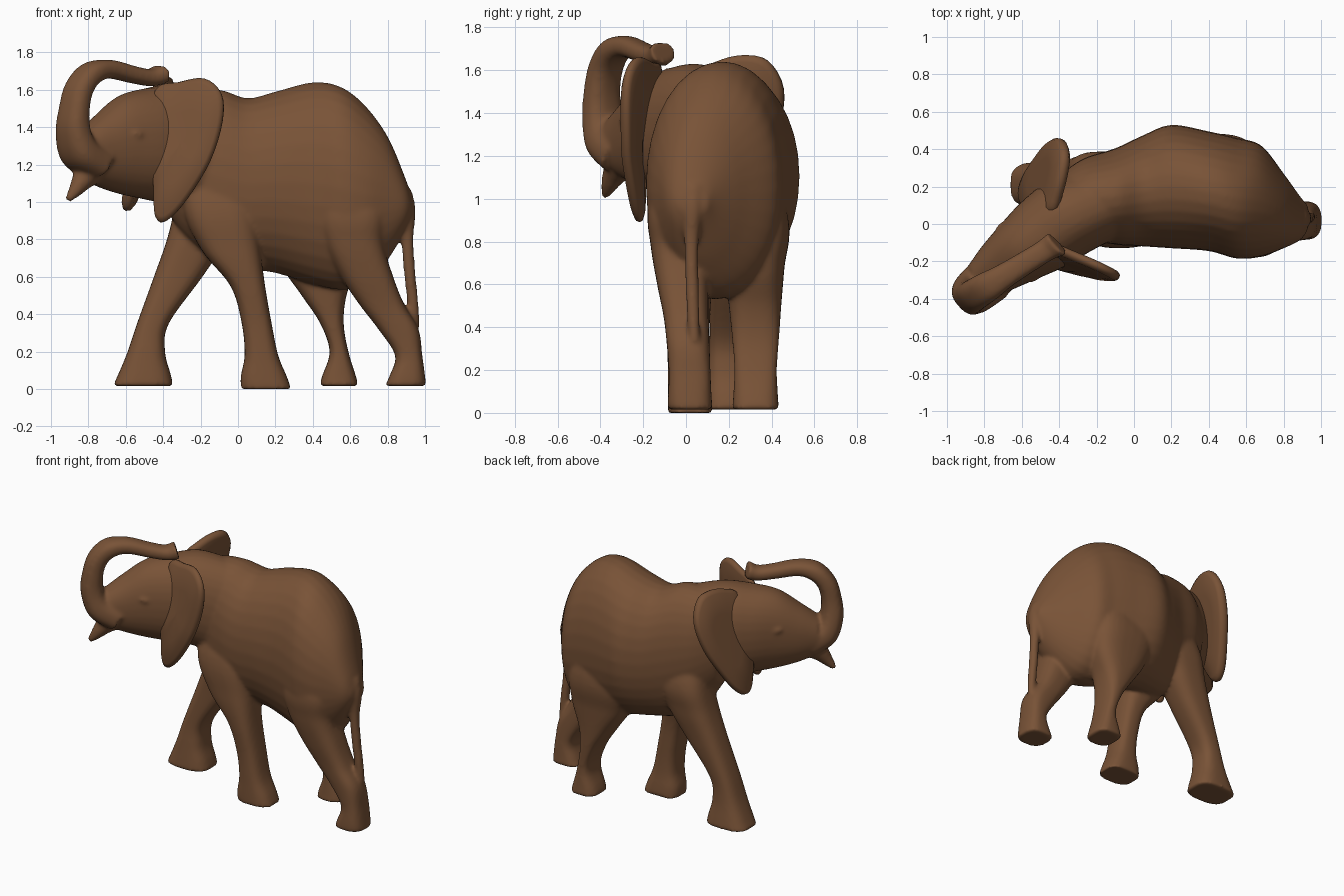
import bpy, bmesh, math
from mathutils import Vector as V

brown = bpy.data.materials.new("carved wood brown")
brown.diffuse_color = (0.19, 0.086, 0.038, 1)
SIDES, STEPS = 32, 6


def spline(p, q, r, s, t):
    # Catmull-Rom between q and r
    return 0.5 * (2 * q + (r - p) * t + (2 * p - 5 * q + 4 * r - s) * t * t
                  + (3 * q - p - 3 * r + s) * t ** 3)


def smooth_rows(rows):
    rows = [[V(e) for e in row] for row in rows]
    out = []
    for i in range(len(rows) - 1):
        a, b = rows[max(i - 1, 0)], rows[i]
        c, d = rows[i + 1], rows[min(i + 2, len(rows) - 1)]
        for k in range(STEPS):
            out.append([spline(*e, k / STEPS) for e in zip(a, b, c, d)])
    return out + [rows[-1]]


def skin(bm, loops):
    # closed skin over a list of point loops
    vs = [[bm.verts.new(p) for p in loop] for loop in loops]
    n = len(vs[0])
    faces = [bm.faces.new((a[i], a[(i + 1) % n], b[(i + 1) % n], b[i]))
             for a, b in zip(vs, vs[1:]) for i in range(n)]
    faces += [bm.faces.new(vs[0]), bm.faces.new(vs[-1])]
    bmesh.ops.recalc_face_normals(bm, faces=faces)


def loft(bm, rows, power=1.0):
    # rows: centre, half axis a, half axis b; power < 1 squares the section
    loops = []
    for c, a, b in smooth_rows(rows):
        loop = []
        for i in range(SIDES):
            w = 2 * math.pi * i / SIDES
            co, si = math.cos(w), math.sin(w)
            loop.append(c + a * math.copysign(abs(co) ** power, co)
                        + b * math.copysign(abs(si) ** power, si))
        loops.append(loop)
    skin(bm, loops)


def leg(bm, rows):
    # z, x range, y range
    loft(bm, [(((x0 + x1) / 2, (y0 + y1) / 2, z), ((x1 - x0) / 2, 0, 0),
               (0, (y1 - y0) / 2, 0)) for z, x0, x1, y0, y1 in rows], 0.7)


def tube(bm, pts, side, flat=1.0, power=1.0):
    # x, y, z, radius along a path; side is the sideways axis
    side = V(side).normalized()
    ps = [V(p[:3]) for p in pts]
    rows = []
    for i, p in enumerate(pts):
        t = (ps[min(i + 1, len(ps) - 1)] - ps[max(i - 1, 0)]).normalized()
        rows.append((ps[i], side * p[3] * flat, t.cross(side).normalized() * p[3]))
    loft(bm, rows, power)


def finish(name, bm):
    me = bpy.data.meshes.new(name)
    bm.to_mesh(me)
    bm.free()
    me.materials.append(brown)
    for p in me.polygons:
        p.use_smooth = True
    ob = bpy.data.objects.new(name, me)
    bpy.context.collection.objects.link(ob)
    return ob


bm = bmesh.new()
# torso: x, y range, z range
torso = [(-0.40, 0.02, 0.26, 0.98, 1.48), (-0.27, -0.07, 0.35, 0.80, 1.58),
         (-0.10, -0.11, 0.405, 0.67, 1.60), (0.05, -0.12, 0.475, 0.64, 1.555),
         (0.20, -0.13, 0.53, 0.62, 1.59), (0.40, -0.145, 0.495, 0.56, 1.64),
         (0.55, -0.185, 0.46, 0.53, 1.615), (0.68, -0.175, 0.42, 0.56, 1.515),
         (0.80, -0.13, 0.27, 0.69, 1.35), (0.89, -0.085, 0.145, 0.84, 1.14),
         (0.93, -0.03, 0.10, 0.93, 1.02)]
loft(bm, [((x, (y0 + y1) / 2, (z0 + z1) / 2), (0, (y1 - y0) / 2, 0),
           (0, 0, (z1 - z0) / 2)) for x, y0, y1, z0, z1 in torso], 0.97)

# neck and head: x, y, z range, half width
side = V((0.54, -0.84, 0))
head = [(-0.12, 0.14, 0.85, 1.58, 0.21), (-0.33, 0.05, 0.97, 1.63, 0.22),
        (-0.48, -0.05, 1.01, 1.61, 0.21), (-0.62, -0.15, 1.04, 1.57, 0.175),
        (-0.74, -0.24, 1.08, 1.47, 0.14), (-0.83, -0.32, 1.13, 1.38, 0.11)]
loft(bm, [((x, y, (z0 + z1) / 2), side * w, (0, 0, (z1 - z0) / 2))
          for x, y, z0, z1, w in head], 0.9)

# raised trunk curling back over the forehead
tube(bm, [(-0.76, -0.285, 1.20, 0.095), (-0.85, -0.36, 1.27, 0.088),
          (-0.882, -0.388, 1.38, 0.075), (-0.875, -0.392, 1.50, 0.066),
          (-0.848, -0.375, 1.61, 0.063), (-0.785, -0.335, 1.688, 0.06),
          (-0.69, -0.275, 1.71, 0.05), (-0.56, -0.195, 1.68, 0.046),
          (-0.47, -0.14, 1.665, 0.046), (-0.41, -0.105, 1.685, 0.055)],
     (0.66, -0.75, 0), 1.38, 0.8)
# pointed lower lip
tube(bm, [(-0.77, -0.28, 1.18, 0.085), (-0.83, -0.33, 1.12, 0.06),
          (-0.87, -0.36, 1.06, 0.038), (-0.91, -0.38, 1.01, 0.018)], side)

# near front leg
leg(bm, [(0.0, 0.015, 0.285, -0.085, 0.125), (0.07, 0.015, 0.26, -0.085, 0.12),
         (0.18, 0.035, 0.215, -0.085, 0.11), (0.35, 0.02, 0.18, -0.09, 0.11),
         (0.55, -0.04, 0.145, -0.11, 0.12), (0.75, -0.20, 0.12, -0.125, 0.16),
         (1.0, -0.30, 0.09, -0.115, 0.2), (1.35, -0.24, 0.0, 0.02, 0.22)])
# far front leg
leg(bm, [(0.015, -0.67, -0.345, 0.085, 0.335), (0.08, -0.64, -0.36, 0.09, 0.325),
         (0.2, -0.59, -0.39, 0.1, 0.31), (0.35, -0.54, -0.37, 0.11, 0.31),
         (0.6, -0.45, -0.19, 0.11, 0.34), (0.8, -0.38, -0.06, 0.1, 0.37),
         (1.0, -0.33, 0.02, 0.1, 0.38), (1.35, -0.24, 0.0, 0.1, 0.25)])
# near hind leg
leg(bm, [(0.015, 0.785, 1.005, -0.085, 0.125), (0.07, 0.81, 1.0, -0.085, 0.12),
         (0.18, 0.84, 0.985, -0.08, 0.115), (0.32, 0.75, 0.965, -0.09, 0.11),
         (0.45, 0.65, 0.89, -0.105, 0.105), (0.6, 0.55, 0.83, -0.135, 0.105),
         (0.78, 0.46, 0.78, -0.165, 0.11), (0.97, 0.42, 0.79, -0.175, 0.15),
         (1.3, 0.45, 0.68, -0.08, 0.2)])
# far hind leg
leg(bm, [(0.015, 0.435, 0.645, 0.215, 0.435), (0.07, 0.45, 0.63, 0.22, 0.43),
         (0.2, 0.49, 0.59, 0.225, 0.425), (0.35, 0.44, 0.565, 0.215, 0.435),
         (0.5, 0.34, 0.58, 0.2, 0.445), (0.68, 0.22, 0.64, 0.18, 0.46),
         (0.9, 0.16, 0.65, 0.15, 0.48), (1.3, 0.22, 0.58, 0.1, 0.38)])

# tail
tube(bm, [(0.87, 0.035, 1.05, 0.06), (0.90, 0.03, 0.95, 0.05),
          (0.905, 0.025, 0.80, 0.034), (0.918, 0.028, 0.62, 0.031),
          (0.935, 0.033, 0.46, 0.03), (0.945, 0.04, 0.33, 0.026)], (0, 1, 0))

# eyes, one on each cheek
for s in (-1, 1):
    c = V((-0.62, -0.15, 1.36)) + side * 0.164 * s
    tube(bm, [(*(c + V((-0.03, -0.02, 0.01))), 0.008), (*c, 0.02),
              (*(c + V((0.03, 0.02, -0.01))), 0.008)], side)

# blend everything into one carved body
body = finish("elephant_body", bm)
m = body.modifiers.new("merge", 'REMESH')
m.mode = 'VOXEL'
m.voxel_size = 0.0115
m.use_smooth_shade = True
m = body.modifiers.new("soften", 'SMOOTH')
m.factor = 0.5
m.iterations = 10


def ear(name, outline, place, thick):
    # outline in two coordinates, placed in space along a thickness axis
    pts = [V(p) for p in outline]
    n = len(pts)
    curve = [spline(*(pts[(i + j) % n] for j in (-1, 0, 1, 2)), k / 4)
             for i in range(n) for k in range(4)]
    mid = sum(curve, V((0, 0))) / len(curve)
    bm = bmesh.new()
    skin(bm, [[V(place(*(mid + (p - mid) * s))) + V(thick) * d for p in curve]
              for s, d in ((0.05, -1), (0.5, -1), (0.92, -0.9), (0.985, -0.5),
                           (1, 0), (0.985, 0.5), (0.92, 0.9), (0.5, 1),
                           (0.05, 1))])
    finish(name, bm)


# near ear, spread backwards and outwards
ear("near_ear",
    [(-0.44, 1.60), (-0.32, 1.64), (-0.18, 1.66), (-0.09, 1.58),
     (-0.085, 1.43), (-0.15, 1.22), (-0.27, 1.02), (-0.38, 0.90),
     (-0.44, 0.92), (-0.45, 1.10), (-0.47, 1.35)],
    lambda x, z: (x, -0.22 - 0.26 * (x + 0.4)
                  + 0.2 * max(z - 1.2, 0) * (1 - 2.2 * (x + 0.4)), z),
    (0.012, 0.026, 0))
# far ear, spread sideways
ear("far_ear",
    [(0.05, 1.58), (0.14, 1.64), (0.26, 1.67), (0.38, 1.645), (0.455, 1.51),
     (0.43, 1.32), (0.34, 1.13), (0.24, 0.98), (0.15, 0.96), (0.08, 1.08),
     (0.0, 1.35)],
    lambda y, z: (-0.59 + 0.28 * (z - 1.0) + 0.2 * (y - 0.15), y, z),
    (0.034, -0.012, -0.008))
